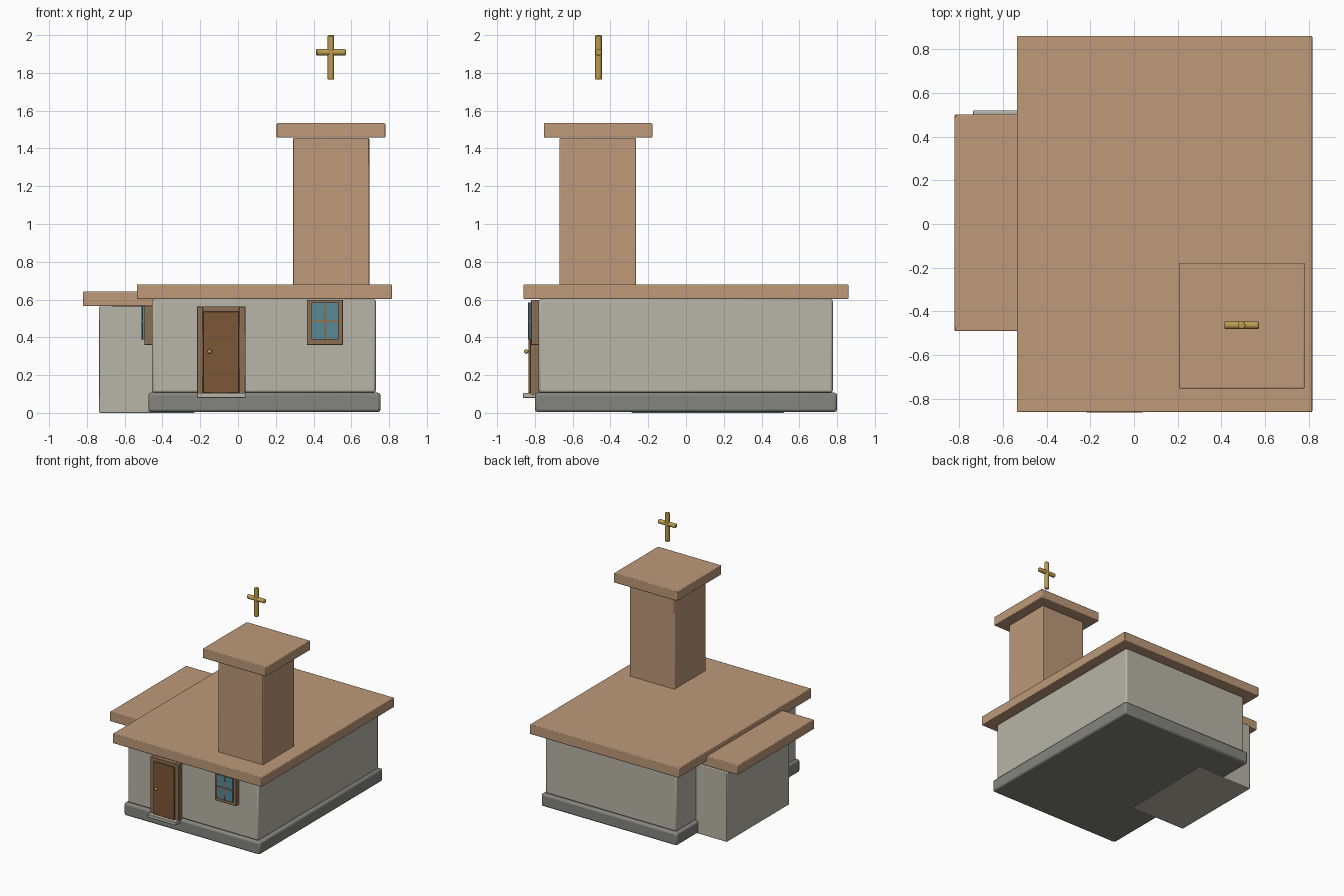
import bpy
from math import pi, radians

if "Cube" in bpy.data.objects:
    bpy.data.objects.remove(bpy.data.objects["Cube"])


def mat(name, r, g, b):
    m = bpy.data.materials.new(name)
    m.diffuse_color = (r, g, b, 1)
    m.use_nodes = True
    m.node_tree.nodes["Principled BSDF"].inputs["Base Color"].default_value = m.diffuse_color
    return m


PLASTER = mat("plaster", 0.48, 0.46, 0.39)
STONE = mat("stone", 0.23, 0.23, 0.215)
CLAY = mat("clay", 0.51, 0.32, 0.19)
TRIM = mat("trim_wood", 0.26, 0.16, 0.09)
WOOD = mat("door_wood", 0.2, 0.095, 0.038)
GLASS = mat("glass", 0.1, 0.25, 0.31)
GOLD = mat("gold", 0.5, 0.33, 0.08)


def finish(ob, name, material, bevel, segments=2):
    ob.name = name
    ob.data.materials.append(material)
    if bevel:
        b = ob.modifiers.new("bevel", 'BEVEL')
        b.width, b.segments = bevel, segments
        b.limit_method = 'ANGLE'
        b.angle_limit = radians(50)
    bpy.ops.object.shade_smooth_by_angle(angle=radians(35))
    return ob


def box(name, x, y, z, material, bevel=0.005):
    """Bevelled box given by its (min, max) extents."""
    bpy.ops.mesh.primitive_cube_add(size=1)
    ob = bpy.context.object
    ob.location = [(a + b) / 2 for a, b in (x, y, z)]
    ob.scale = [b - a for a, b in (x, y, z)]
    bpy.ops.object.transform_apply(location=False, rotation=False, scale=True)
    return finish(ob, name, material, bevel)


def rod(name, loc, radius, length, rot=(0, 0, 0)):
    bpy.ops.mesh.primitive_cylinder_add(vertices=16, radius=radius, depth=length,
                                        location=loc, rotation=rot)
    return finish(bpy.context.object, name, GOLD, 0.006)


# Main hall
box("foundation", (-0.475, 0.755), (-0.80, 0.80), (0.004, 0.107), STONE, 0.015)
box("main_walls", (-0.455, 0.73), (-0.78, 0.777), (0.107, 0.602), PLASTER, 0.012)
box("main_roof", (-0.535, 0.815), (-0.86, 0.86), (0.602, 0.68), CLAY)

# Side annex
box("annex_walls", (-0.735, -0.23), (-0.29, 0.52), (0, 0.565), PLASTER)
box("annex_roof", (-0.82, -0.15), (-0.49, 0.50), (0.565, 0.642), CLAY)

# Tower, running down through the hall
box("tower", (0.29, 0.695), (-0.67, -0.265), (0.005, 1.455), CLAY)
box("tower_cap", (0.205, 0.78), (-0.752, -0.178), (1.457, 1.534), CLAY)

# Cross floating above the tower
rod("cross_upright", (0.492, -0.463, 1.882), 0.0175, 0.236)
rod("cross_arm", (0.492, -0.463, 1.909), 0.0175, 0.157, (0, pi / 2, 0))

# Door with frame, step and knob
for side, (a, b) in (("left", (-0.217, -0.185)), ("right", (0.005, 0.04))):
    box("door_jamb_" + side, (a, b), (-0.825, -0.77), (0.09, 0.563), TRIM, 0.003)
box("door_lintel", (-0.185, 0.005), (-0.825, -0.77), (0.537, 0.563), TRIM, 0)
box("door_panel", (-0.185, 0.005), (-0.835, -0.77), (0.105, 0.537), WOOD, 0.003)
box("door_step", (-0.217, 0.04), (-0.862, -0.77), (0.08, 0.106), PLASTER, 0.003)
bpy.ops.mesh.primitive_uv_sphere_add(segments=16, ring_count=8, radius=0.012,
                                     location=(-0.15, -0.846, 0.325))
finish(bpy.context.object, "door_knob", GOLD, 0)


def window(name, place):
    """Four-pane window; place maps (across, outward) to x and y extents."""
    def part(label, u, d, z, material):
        x, y = place(u, d)
        box(name + label, x, y, z, material, 0.002)
    part("_frame", (-0.095, 0.095), (-0.01, 0.04), (0.36, 0.598), TRIM)
    part("_glass", (-0.072, 0.072), (-0.01, 0.052), (0.388, 0.585), GLASS)
    part("_upright_bar", (-0.006, 0.006), (0.0, 0.056), (0.388, 0.585), TRIM)
    part("_cross_bar", (-0.072, 0.072), (0.0, 0.056), (0.48, 0.492), TRIM)


window("front_window", lambda u, d: ((0.46 + u[0], 0.46 + u[1]), (-0.78 - d[1], -0.78 - d[0])))
window("side_window", lambda u, d: ((-0.455 - d[1], -0.455 - d[0]), (-0.39 + u[0], -0.39 + u[1])))
